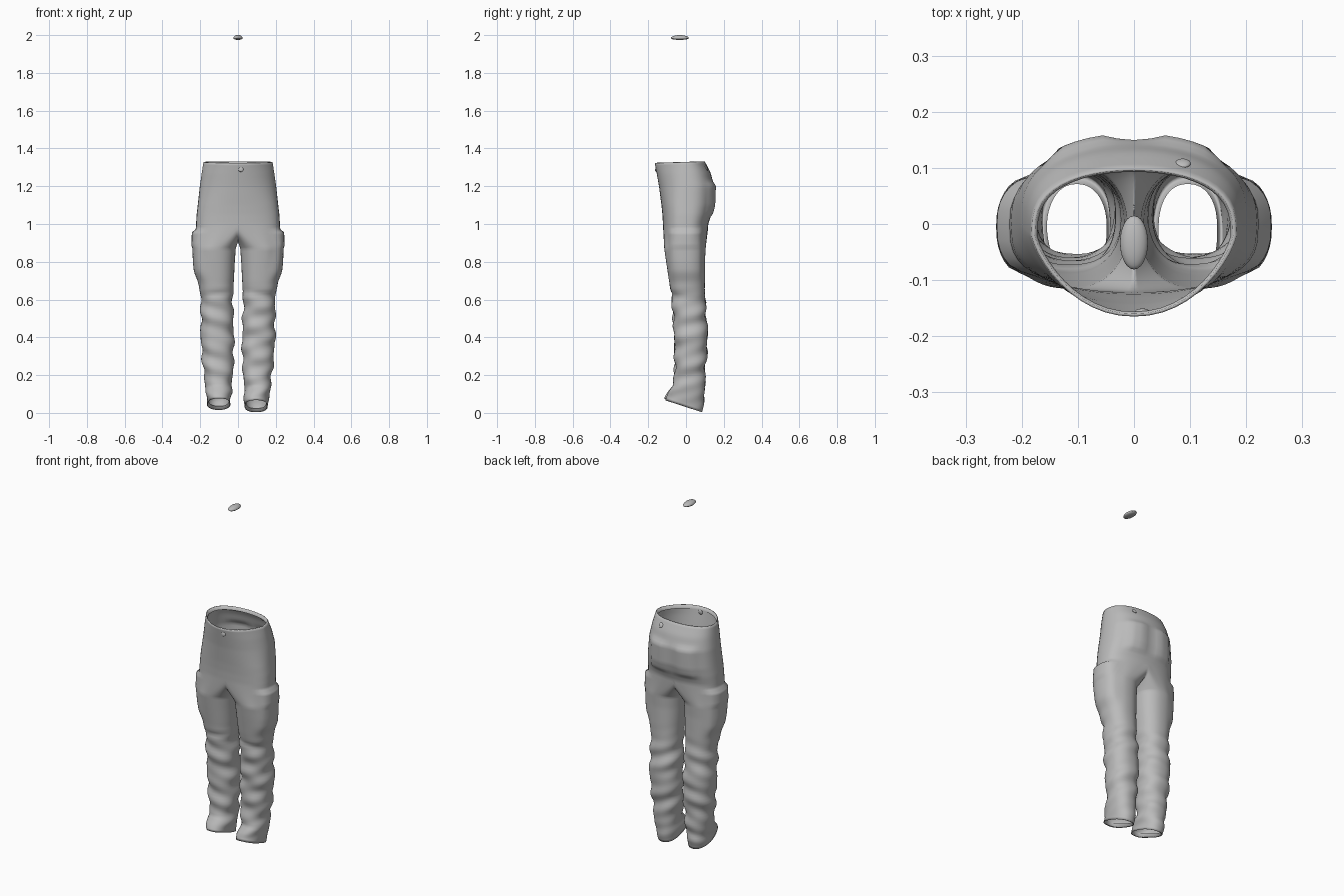
import bpy, bmesh, math
from mathutils import Vector

if "Cube" in bpy.data.objects:
    bpy.data.objects.remove(bpy.data.objects["Cube"])

N = 48           # points round a leg
H = N // 2       # points round half of the hips

fabric = bpy.data.materials.new("grey fabric")
fabric.diffuse_color = (0.5, 0.5, 0.5, 1)
fabric.use_nodes = True
fabric.node_tree.nodes["Principled BSDF"].inputs["Base Color"].default_value = fabric.diffuse_color

# height, inner x, outer x, front y, back y
LEG = [(0.00, .034, .158, -.112, .085), (0.05, .034, .165, -.098, .095),
       (0.12, .032, .170, -.070, .100), (0.20, .028, .180, -.060, .100),
       (0.30, .022, .190, -.060, .108), (0.40, .022, .197, -.062, .115),
       (0.50, .025, .196, -.067, .108), (0.60, .028, .196, -.075, .100),
       (0.70, .022, .212, -.090, .100), (0.80, .017, .222, -.105, .100),
       (0.87, .012, .224, -.115, .104)]
# height, half width, front y, back y, middle y, front roundness
HIPS = [(1.00, .222, -.122, .118, .000, .65), (1.05, .219, -.125, .134, .000, .70),
        (1.10, .213, -.130, .146, .000, .75), (1.20, .202, -.143, .150, .000, 1.0),
        (1.27, .192, -.155, .130, -.01, 1.2), (1.327, .183, -.165, .100, -.02, 1.5)]


def sample(table, z):
    for a, b in zip(table, table[1:]):
        if z <= b[0]:
            t = max(0, (z - a[0]) / (b[0] - a[0]))
            return [p + (q - p) * t for p, q in zip(a, b)][1:]
    return table[-1][1:]


def power(v, e):
    return math.copysign(abs(v) ** e, v)


def step(a, b, v):
    t = min(1, max(0, (v - a) / (b - a)))
    return t * t * (3 - 2 * t)


def window(v, lo, hi, soft):
    return step(lo, lo + soft, v) * (1 - step(hi - soft, hi, v))


def leg_ring(z):
    xi, xo, yf, yb = sample(LEG, z)
    cx, cy, rx, ry = (xi + xo) / 2, (yf + yb) / 2, (xo - xi) / 2, (yb - yf) / 2
    ring = []
    for i in range(N):
        a = 2 * math.pi * i / N
        y = cy - ry * power(math.cos(a), .88)
        slant = (.031 - .325 * y) * (1 - step(0, .22, z))
        ring.append(Vector((cx + rx * power(math.sin(a), .88), y, z + slant)))
    return ring


def hip_arc(z):
    w, yf, yb, cy, e = sample(HIPS, z)
    arc = []
    for i in range(H + 1):
        a = math.pi * i / H
        c = math.cos(a)
        y = cy + (yf - cy) * c ** e if c > 0 else cy + (yb - cy) * abs(c) ** .72
        x = w * abs(math.sin(a)) ** .95 if 0 < i < H else 0
        arc.append(Vector((x, y, z + .03 * y * step(1.2, 1.33, z))))
    return arc


def dress(p, side, i):
    """Folds and raised pockets."""
    x, y, z = p
    a = 2 * math.pi * i / N
    ph = 0 if side > 0 else 1.9
    # cloth folds on the lower legs
    fold = (math.sin(z * 46 + 2.2 * math.sin(a + ph) + ph)
            + .7 * math.sin(z * 71 - 2 * a + 2 * ph)) * .0042
    fold *= (1 - step(.55, .72, z)) * step(.0, .1, z)
    # diagonal knee crease
    fold -= .008 * math.exp(-((z - .63 + .12 * (x - .11)) / .014) ** 2) * max(0, math.cos(a))
    p = p + Vector((math.sin(a), -math.cos(a), 0)) * fold
    # cargo pocket with a flap
    if i <= H:
        m = window(y, -.1, .097, .025) * step(.68, .76, z) * (1 - step(.955, .975, z))
        m *= step(.12, .17, x)
        p.x += m * (.017 + .005 * window(z, .87, .975, .012))
    # back pocket
    if y > .06:
        m = window(x, .022, .155, .02) * step(1.03, 1.06, z) * (1 - step(1.2, 1.235, z))
        p.y += .012 * m
    return p


def fold_in(row, amount, dz):
    mid = Vector((0, sum(p.y for p in row) / len(row), 0))
    if len(row) == N:
        mid.x = sum(p.x for p in row) / N
    return [Vector((mid.x + (p.x - mid.x) * amount, mid.y + (p.y - mid.y) * amount, p.z + dz))
            for p in row]


# Trousers: two legs that meet at the crotch and run up into the waist
bm = bmesh.new()
for side in (1, -1):
    legs = [leg_ring(.87 * k / 58) for k in range(59)]
    join = hip_arc(1.0)
    for i in range(H + 1, N):
        s = (i - H) / H
        y = join[H].y + (join[0].y - join[H].y) * (1 - math.cos(math.pi * s)) / 2
        join.append(Vector((0, y, 1.0 - .095 * math.sin(math.pi * s) ** .7)))
    top = legs[-1]
    blend = [[p.lerp(q, k / 9) for p, q in zip(top, join)] for k in range(1, 10)]
    hips = [hip_arc(1.0 + .327 * k / 26) for k in range(1, 27)]
    rows = [[dress(p, side, i) for i, p in enumerate(r)] for r in legs + blend + hips]
    if side < 0:
        for r in rows[:20]:
            for p in r:
                p.z += .012 * (1 - step(0, .2, p.z))
                p.x += .006 * (1 - step(0, .2, p.z))
    # turned-in hem and waistband lip
    rows = [fold_in(rows[0], .86, .02), fold_in(rows[0], .93, .003)] + rows
    rows += [fold_in(rows[-1], .965, .002), fold_in(rows[-1], .94, -.02)]
    grid = [[bm.verts.new((p.x * side, p.y, p.z)) for p in r] for r in rows]
    for lo, hi in zip(grid, grid[1:]):
        closed = len(lo) == N and len(hi) == N
        for i in range(N if closed else H):
            j = (i + 1) % N
            quad = [lo[i], lo[j], hi[j], hi[i]]
            bm.faces.new(quad if side > 0 else quad[::-1])
bmesh.ops.remove_doubles(bm, verts=bm.verts, dist=.0004)
for f in bm.faces:
    f.smooth = True
mesh = bpy.data.meshes.new("trousers")
bm.to_mesh(mesh)
bm.free()
trousers = bpy.data.objects.new("trousers", mesh)
bpy.context.collection.objects.link(trousers)
mesh.materials.append(fabric)


def ellipsoid(name, loc, size, tilt=0):
    bpy.ops.mesh.primitive_uv_sphere_add(segments=24, ring_count=12, location=loc,
                                         rotation=(tilt, 0, 0))
    ob = bpy.context.object
    ob.name = name
    ob.scale = size
    ob.data.materials.append(fabric)
    bpy.ops.object.shade_smooth()
    return ob


# Waist buttons
ellipsoid("front_button", (.015, -.157, 1.29), (.014, .006, .014), -.15)
ellipsoid("back_button", (.087, .108, 1.295), (.014, .006, .014), .5)

# Small domed cap floating above
cap = ellipsoid("floating_cap", (0, -.033, 1.984), (.025, .048, .016))
for v in cap.data.vertices:
    if v.co.z < 0:
        v.co.z *= .6
